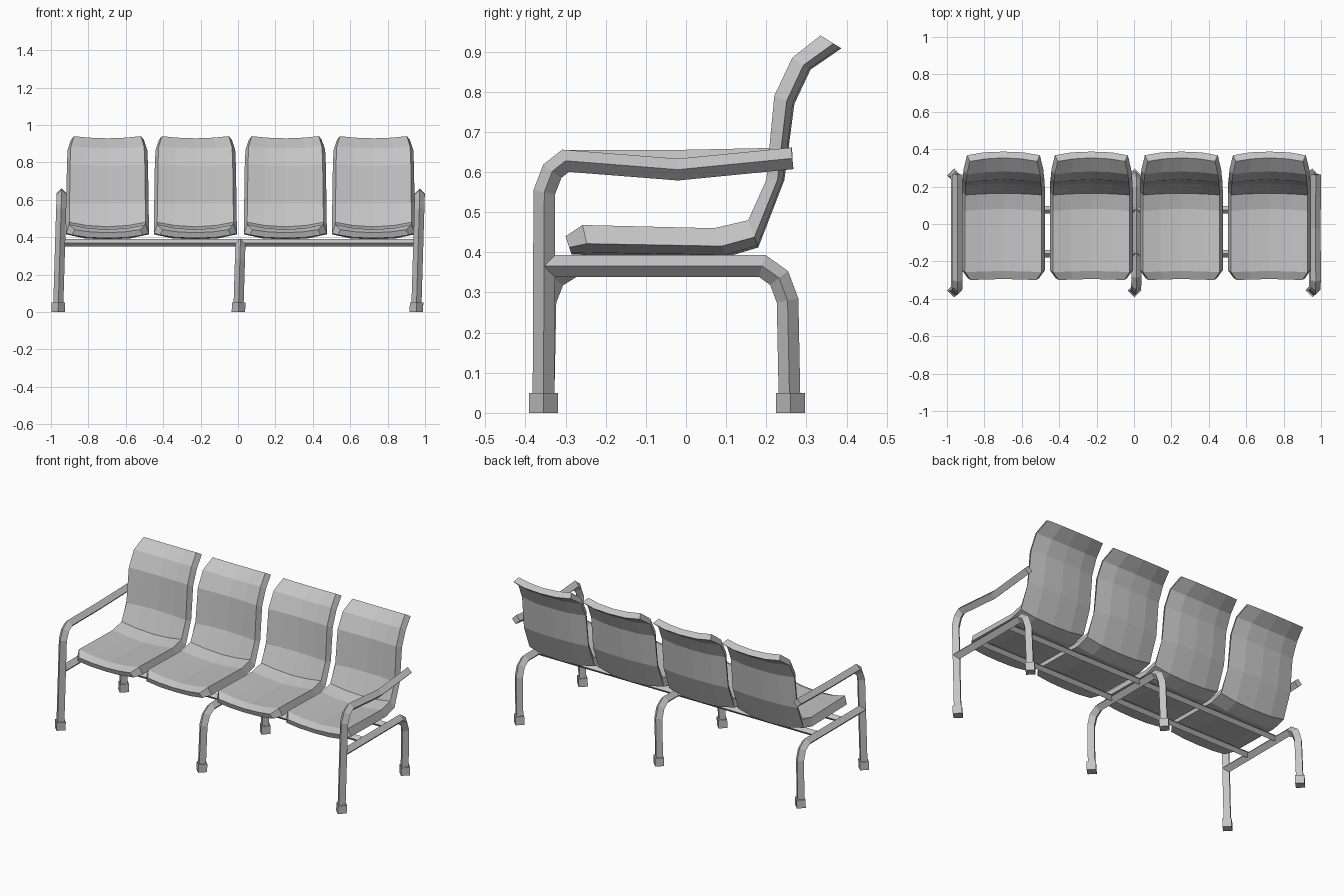
import bpy
from mathutils import Vector

if "Cube" in bpy.data.objects:
    bpy.data.objects.remove(bpy.data.objects["Cube"])

grey = bpy.data.materials.new("plain_grey")
grey.use_nodes = True
grey.diffuse_color = (0.55, 0.55, 0.55, 1)
grey.node_tree.nodes["Principled BSDF"].inputs["Base Color"].default_value = (0.55, 0.55, 0.55, 1)


def loft(name, rings):
    """Skin closed rings of equal size into a capped flat-shaded object."""
    n = len(rings[0])
    verts = [p for ring in rings for p in ring]
    faces = [(r * n + i, r * n + (i + 1) % n, (r + 1) * n + (i + 1) % n, (r + 1) * n + i)
             for r in range(len(rings) - 1) for i in range(n)]
    faces += [tuple(reversed(range(n))), tuple(range(len(verts) - n, len(verts)))]
    mesh = bpy.data.meshes.new(name)
    mesh.from_pydata(verts, [], faces)
    mesh.materials.append(grey)
    obj = bpy.data.objects.new(name, mesh)
    bpy.context.collection.objects.link(obj)
    return obj


def tube(name, path, radius, side=(1, 0, 0)):
    """Sweep a diamond section along a planar path with mitred bends."""
    path, side = [Vector(p) for p in path], Vector(side)
    rings = []
    for i, p in enumerate(path):
        before = (p - path[max(i - 1, 0)]).normalized()
        after = (path[min(i + 1, len(path) - 1)] - p).normalized()
        tangent = (before + after).normalized()
        up = tangent.cross(side).normalized()
        stretch = radius / max(0.6, tangent.dot(after if after.length else before))
        rings.append([p + side * radius, p + up * stretch, p - side * radius, p - up * stretch])
    return loft(name, rings)


# Seat shells: front rim line, rear/underside line and half width, from lip to headrest
front = [(-.30, .44), (-.258, .468), (.07, .46), (.155, .48), (.20, .58),
         (.22, .79), (.265, .885), (.335, .94)]
rear = [(-.285, .395), (-.24, .393), (.10, .388), (.18, .412), (.245, .58),
        (.27, .77), (.31, .855), (.387, .908)]
half = [.19, .222, .222, .222, .22, .217, .213, .195]

# Section: position across the width, depth from the front line to the rear line
section = [(-1, .62), (-.92, 0), (-.5, .25), (0, .36), (.5, .25), (.92, 0),
           (1, .62), (.55, .92), (0, 1), (-.55, .92)]


def seat(name, cx):
    rings = []
    for f, r, w in zip(front, rear, half):
        rings.append([Vector((cx + u * w, f[0] + (r[0] - f[0]) * d, f[1] + (r[1] - f[1]) * d))
                      for u, d in section])
    return loft(name, rings)


for label, cx in (("far_right", -.698), ("mid_right", -.228), ("mid_left", .253), ("far_left", .724)):
    seat(label + "_seat", cx)


def leaning(x, points):
    """Place a side profile at x with the slight sideways lean of the frame."""
    return [(x + .03 * z, y, z) for y, z in points]


def foot(name, x, y):
    tube(name, [(x, y, 0), (x + .002, y, .05)], .036, (1, 0, 0))


rear_bend = [(.19, .366), (.232, .336), (.253, .28), (.258, .03)]

# End frames: front leg running into the armrest, plus seat bar bent into the rear leg
for label, x, sag in (("right", -.962, .628), ("left", .953, .606)):
    tube(label + "_arm_and_front_leg",
         leaning(x, [(-.355, .03), (-.353, .55), (-.333, .602), (-.30, .628),
                     (-.02, sag), (.265, .634)]), .027)
    tube(label + "_seat_bar_and_rear_leg", leaning(x, [(-.35, .366)] + rear_bend), .027)

# Centre frame: a single arch
tube("centre_frame", leaning(.002, [(-.355, .03), (-.35, .28), (-.328, .336), (-.28, .366)] + rear_bend), .027)

# Feet
for label, x in (("right", -.962), ("centre", .002), ("left", .953)):
    foot(label + "_front_foot", x, -.355)
    foot(label + "_rear_foot", x, .26)

# Cross rails under the seats
for label, y in (("front", -.158), ("rear", .075)):
    tube(label + "_rail", [(-.95, y, .37), (.962, y, .37)], .02, (0, 1, 0))
